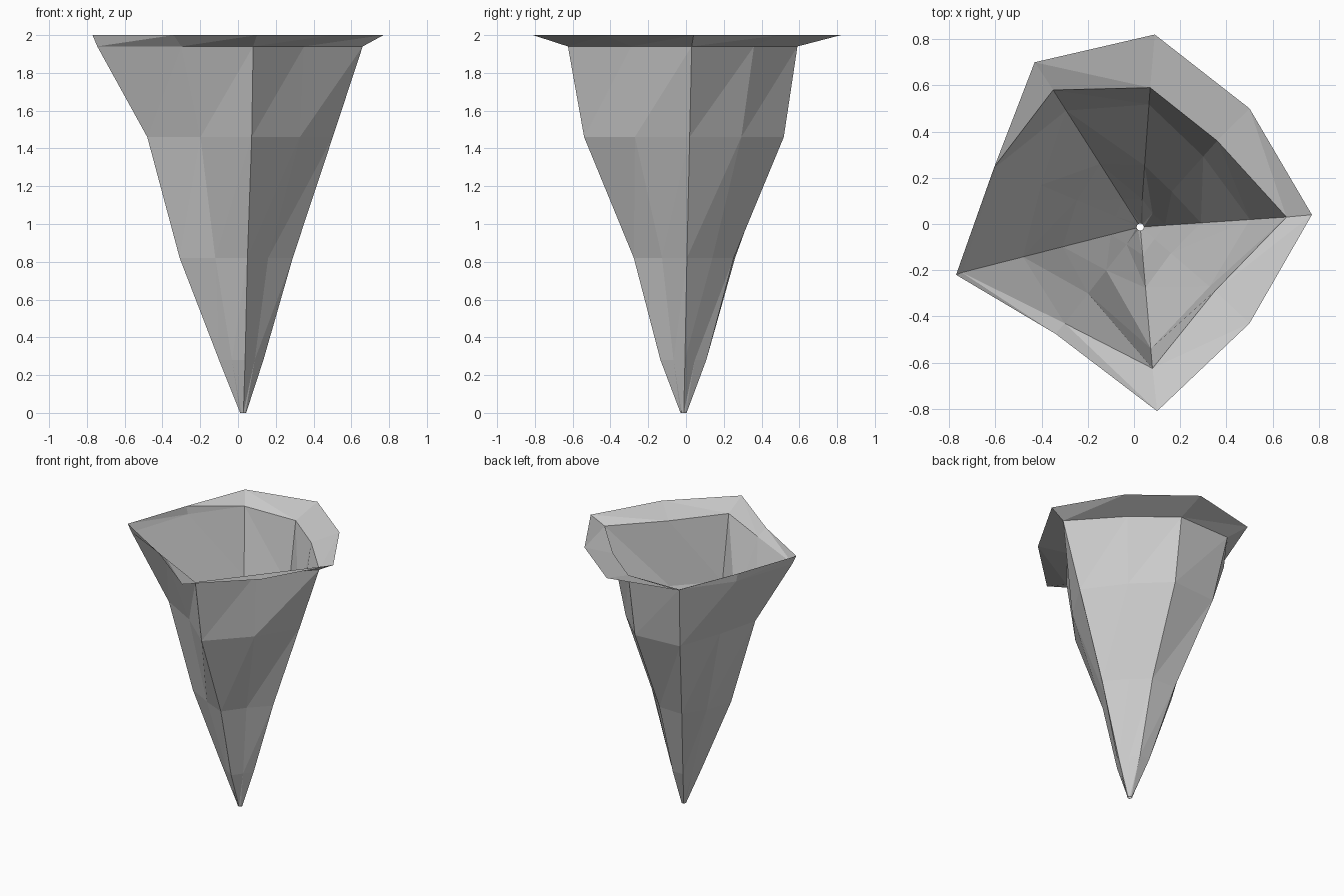
import bpy
import bmesh
from mathutils import Vector

default_cube = bpy.data.objects.get("Cube")
if default_cube:
    bpy.data.objects.remove(default_cube, do_unlink=True)

# Plain grey for the whole shell
grey = bpy.data.materials.new("plain_grey")
grey.use_nodes = True
colour = (0.6, 0.6, 0.6, 1)
grey.diffuse_color = colour
grey.node_tree.nodes["Principled BSDF"].inputs["Base Color"].default_value = colour

# Nine columns, counter-clockwise: the mouth of the funnel and its flared lip
tip = Vector((0.027, -0.013))
tip_radius = 0.016
mouth = [(.66, .03), (.36, .36), (.07, .59), (-.35, .58), (-.595, .25),
         (-.745, -.21), (-.30, -.43), (.08, -.625), (.35, -.29)]
lip = [(.77, .04), (.5, .5), (.09, .82), (-.43, .7), (-.605, .246),
       (-.77, -.22), (-.34, -.475), (.1, -.81), (.5, -.43)]

# Share of the mouth's reach that each column keeps at the lower levels
low = [.17, .16, .2, .2, .17, .165, .18, .2, .19]
middle = [.415, .41, .44, .46, .44, .435, .45, .43, .41]
high = [.75, .82, .88, .85, .69, .657, .69, .86, .93]


def scaled_ring(shares):
    return [tip + (Vector(point) - tip) * share for point, share in zip(mouth, shares)]


tip_ring = [tip + (Vector(point) - tip).normalized() * tip_radius for point in mouth]
levels = [(0, tip_ring), (.28, scaled_ring(low)), (.82, scaled_ring(middle)),
          (1.46, scaled_ring(high)), (1.94, mouth), (2, lip)]

# Open shell: join neighbouring rings with triangles
bm = bmesh.new()
rings = [[bm.verts.new((point[0], point[1], height)) for point in ring]
         for height, ring in levels]
for lower, upper in zip(rings, rings[1:]):
    for i, corner in enumerate(lower):
        j = (i + 1) % len(lower)
        bm.faces.new((corner, lower[j], upper[j]))
        bm.faces.new((corner, upper[j], upper[i]))

mesh = bpy.data.meshes.new("funnel_shell")
bm.to_mesh(mesh)
bm.free()
mesh.materials.append(grey)
shell = bpy.data.objects.new("funnel_shell", mesh)
bpy.context.collection.objects.link(shell)
